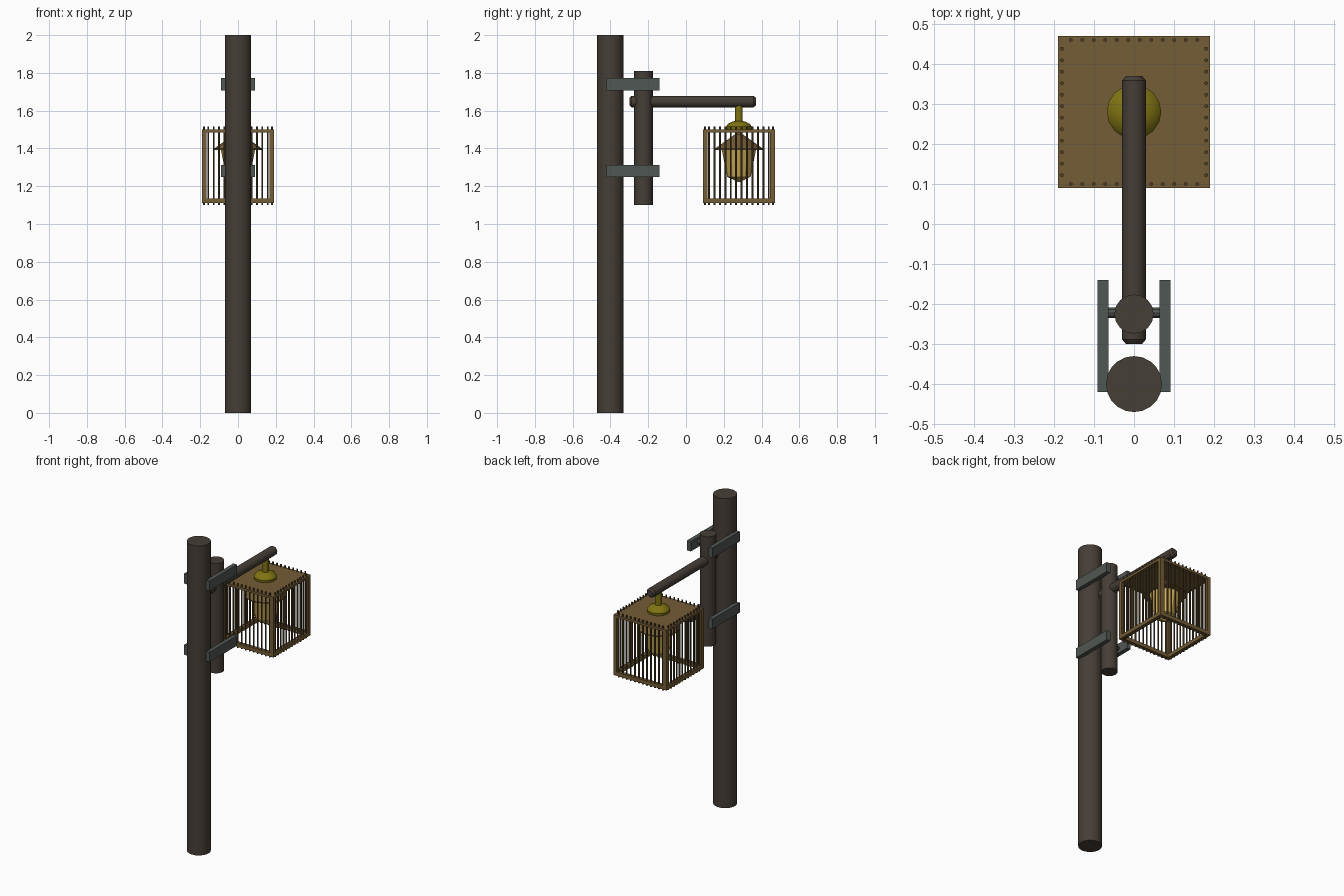
import bpy, bmesh, math
from mathutils import Matrix, Vector

if "Cube" in bpy.data.objects:
    bpy.data.objects.remove(bpy.data.objects["Cube"])


def srgb(r, g, b):
    f = lambda c: (c / 255 / 12.92) if c < 10 else ((c / 255 + 0.055) / 1.055) ** 2.4
    return (f(r), f(g), f(b), 1)


def mat(name, rgb):
    m = bpy.data.materials.new(name)
    m.diffuse_color = srgb(*rgb)
    m.use_nodes = True
    m.node_tree.nodes["Principled BSDF"].inputs["Base Color"].default_value = m.diffuse_color
    return m


WOOD = mat("dark wood", (70, 62, 55))
IRON = mat("grey iron", (80, 87, 83))
BRONZE = mat("bronze brown", (117, 93, 54))
ROD = mat("dark bronze", (84, 68, 42))
BRASS = mat("olive brass", (128, 116, 18))
GLASS = mat("amber glass", (205, 172, 85))


def finish(name, bm, m, smooth=False):
    me = bpy.data.meshes.new(name)
    bmesh.ops.recalc_face_normals(bm, faces=bm.faces)
    bm.to_mesh(me)
    bm.free()
    me.materials.append(m)
    ob = bpy.data.objects.new(name, me)
    bpy.context.collection.objects.link(ob)
    if smooth:
        bpy.context.view_layer.objects.active = ob
        ob.select_set(True)
        bpy.ops.object.shade_smooth_by_angle(angle=math.radians(35))
        ob.select_set(False)
    return ob


def add_box(bm, lo, hi):
    lo, hi = Vector(lo), Vector(hi)
    bmesh.ops.create_cube(bm, size=1, matrix=Matrix.Translation((lo + hi) / 2)
                          @ Matrix.Diagonal((*(hi - lo), 1)))


def add_tube(bm, a, b, r, n):
    a, b = Vector(a), Vector(b)
    rot = (b - a).to_track_quat('Z', 'Y').to_matrix().to_4x4()
    bmesh.ops.create_cone(bm, cap_ends=True, segments=n, radius1=r, radius2=r,
                          depth=(b - a).length, matrix=Matrix.Translation((a + b) / 2) @ rot)


def add_lathe(bm, cx, cy, profile, n, phase=0.0):
    """Closed solid of revolution from (radius, z) pairs."""
    rings = []
    for r, z in profile:
        rings.append([bm.verts.new((cx + r * math.cos(phase + 2 * math.pi * i / n),
                                    cy + r * math.sin(phase + 2 * math.pi * i / n), z))
                      for i in range(n)])
    for p, q in zip(rings, rings[1:]):
        for i in range(n):
            j = (i + 1) % n
            bm.faces.new((p[i], p[j], q[j], q[i]))
    bm.faces.new(rings[0])
    bm.faces.new(rings[-1])


# Main pole and the short hanging post
bm = bmesh.new()
add_tube(bm, (0, -0.4, 0), (0, -0.4, 2), 0.07, 20)
finish("main_pole", bm, WOOD, True)
bm = bmesh.new()
add_tube(bm, (0, -0.225, 1.1), (0, -0.225, 1.81), 0.049, 16)
finish("short_post", bm, WOOD, True)

# Horizontal arm with chamfered ends
bm = bmesh.new()
add_lathe(bm, 0, 0, [(0.02, -0.3), (0.03, -0.288), (0.03, 0.358), (0.02, 0.37)], 12)
bm.transform(Matrix.Translation((0, 0, 1.648)) @ Matrix.Rotation(-math.pi / 2, 4, 'X'))
finish("arm", bm, WOOD, True)

# Paired clamp straps with cross bolts
for label, z in (("upper", 1.74), ("lower", 1.28)):
    bm = bmesh.new()
    for s in (-1, 1):
        xs = sorted((s * 0.064, s * 0.091))
        add_box(bm, (xs[0], -0.42, z - 0.032), (xs[1], -0.14, z + 0.032))
    finish(label + "_clamp_straps", bm, IRON)
    bm = bmesh.new()
    add_tube(bm, (-0.08, -0.222, z), (0.08, -0.222, z), 0.014, 10)
    finish(label + "_clamp_bolt", bm, IRON, True)

# Brass hanger: stem and stepped flange
CY = 0.28
bm = bmesh.new()
add_lathe(bm, 0, CY, [(0.066, 1.5), (0.068, 1.515), (0.058, 1.53), (0.035, 1.542),
                      (0.02, 1.545), (0.02, 1.635)], 16)
finish("hanger", bm, BRASS, True)

# Cage: top plate, corner posts, top and bottom rails
H, T, Z0, Z1 = 0.19, 0.024, 1.11, 1.5
bm = bmesh.new()
add_box(bm, (-H, CY - H, Z1 - 0.015), (H, CY + H, Z1))
finish("cage_top_plate", bm, BRONZE)
bm = bmesh.new()
for sx in (-1, 1):
    for sy in (-1, 1):
        x, y = sx * (H - T / 2), CY + sy * (H - T / 2)
        add_box(bm, (x - T / 2, y - T / 2, Z0), (x + T / 2, y + T / 2, Z1 - 0.015))
finish("cage_posts", bm, BRONZE)
bm = bmesh.new()
for s in (-1, 1):
    e = s * (H - T / 2)
    add_box(bm, (e - T / 2, CY - H + T, Z0), (e + T / 2, CY + H - T, Z0 + T))
    add_box(bm, (-H + T, CY + e - T / 2, Z0), (H - T, CY + e + T / 2, Z0 + T))
finish("cage_bottom_rails", bm, BRONZE)

# Cage rods poking out above and below
bm = bmesh.new()
R = H - 0.01
for i in range(12):
    t = -0.158 + i * 0.316 / 11
    for s in (-1, 1):
        for x, y in ((t, CY + s * R), (s * R, CY + t)):
            add_tube(bm, (x, y, 1.1), (x, y, 1.517), 0.005, 6)
finish("cage_rods", bm, ROD)

# Lamp: conical hood and tapered glass body
bm = bmesh.new()
add_lathe(bm, 0, CY, [(0.085, 1.395), (0.127, 1.393), (0.127, 1.399), (0.02, 1.475),
                      (0.02, 1.49)], 12)
finish("lamp_hood", bm, BRONZE)
bm = bmesh.new()
add_lathe(bm, 0, CY, [(0.004, 1.222), (0.062, 1.25), (0.092, 1.4)], 12)
finish("lamp_glass", bm, GLASS)
